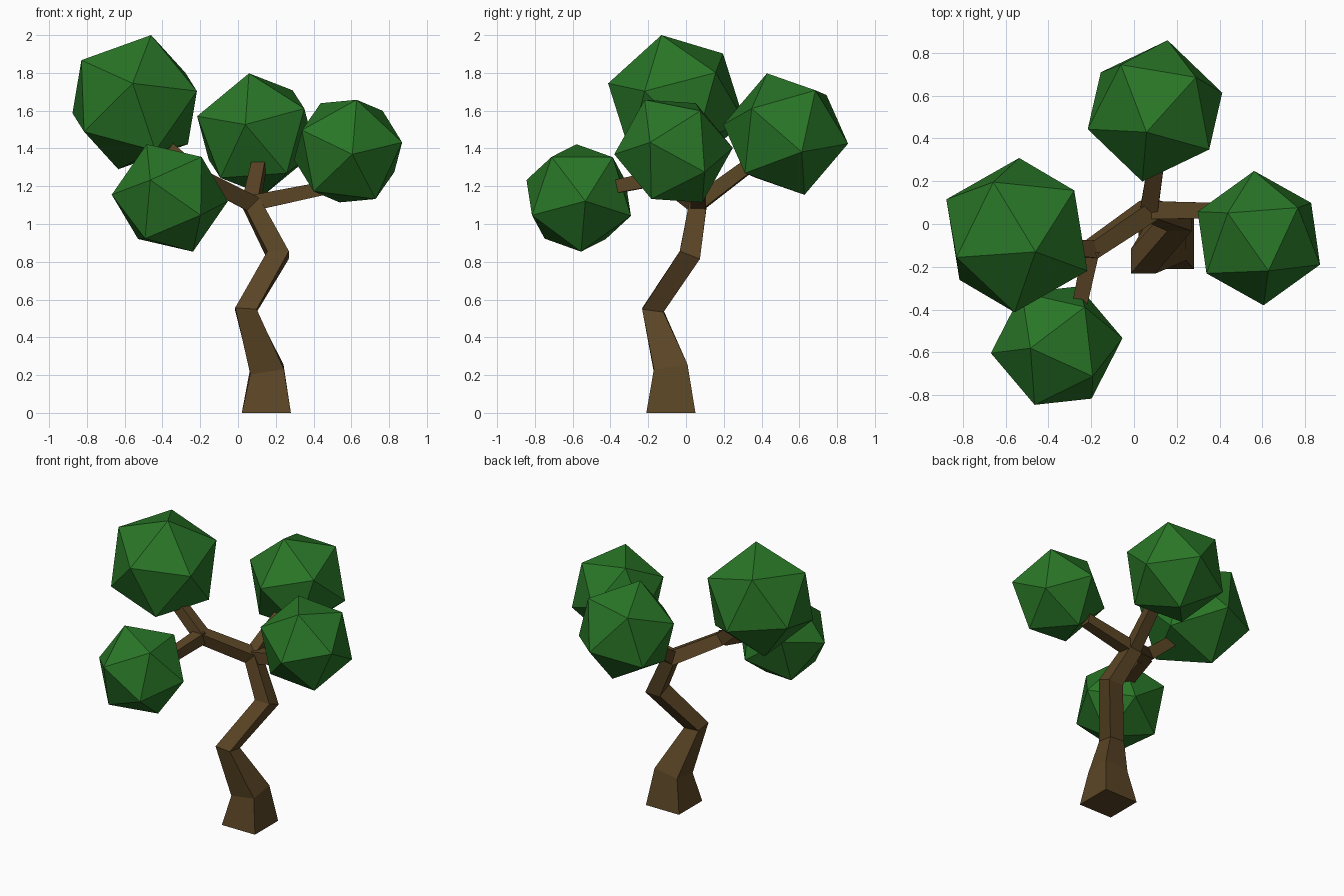
import bpy, bmesh
from mathutils import Vector, Matrix

if "Cube" in bpy.data.objects:
    bpy.data.objects.remove(bpy.data.objects["Cube"])


def material(name, rgb):
    m = bpy.data.materials.new(name)
    m.diffuse_color = (*rgb, 1)
    m.use_nodes = True
    m.node_tree.nodes["Principled BSDF"].inputs["Base Color"].default_value = m.diffuse_color
    return m


BARK = material("bark", (0.105, 0.06, 0.019))
LEAF = material("leaf", (0.022, 0.18, 0.02))


def finish(name, bm, mat):
    bmesh.ops.recalc_face_normals(bm, faces=bm.faces)
    me = bpy.data.meshes.new(name)
    bm.to_mesh(me)
    bm.free()
    me.materials.append(mat)
    ob = bpy.data.objects.new(name, me)
    bpy.context.collection.objects.link(ob)


def limb(name, path, upright=False):
    """Square tube through (x, y, z, half width) points."""
    pts = [Vector(p[:3]) for p in path]
    dirs = [(b - a).normalized() for a, b in zip(pts, pts[1:])]
    tans = [dirs[0]] + [(a + b).normalized() for a, b in zip(dirs, dirs[1:])] + [dirs[-1]]
    if upright:
        tans[0] = Vector((0, 0, 1))
        side = Vector((1, 0, 0))
    else:
        side = tans[0].cross(Vector((0, 0, 1))).normalized()
    bm = bmesh.new()
    rings, prev = [], tans[0]
    for p, t, spec in zip(pts, tans, path):
        side = prev.rotation_difference(t) @ side
        other = t.cross(side)
        prev = t
        rings.append([bm.verts.new(p + (side * i + other * j) * spec[3])
                      for i, j in ((-1, -1), (1, -1), (1, 1), (-1, 1))])
    for a, b in zip(rings, rings[1:]):
        for k in range(4):
            n = (k + 1) % 4
            bm.faces.new((a[k], a[n], b[n], b[k]))
    bm.faces.new(rings[0][::-1])
    bm.faces.new(rings[-1])
    finish(name, bm, BARK)


def frame(a, b):
    a = a.normalized()
    n = a.cross(b).normalized()
    return Matrix((a, n, n.cross(a))).transposed()


def foliage(name, centre, radius, corner, neighbour):
    """Icosahedron turned so two adjacent corners point as given."""
    bm = bmesh.new()
    bmesh.ops.create_icosphere(bm, subdivisions=1, radius=radius)
    bm.verts.ensure_lookup_table()
    v = bm.verts[0]
    w = v.link_edges[0].other_vert(v)
    rot = frame(Vector(corner), Vector(neighbour)) @ frame(v.co, w.co).transposed()
    bmesh.ops.transform(bm, verts=bm.verts,
                        matrix=Matrix.Translation(centre) @ rot.to_4x4())
    finish(name, bm, LEAF)


# Crooked trunk running on into the left limb
joint = (0.07, 0.065, 1.11)
fork = (-0.2, -0.12, 1.25)
limb("trunk", [(0.15, -0.08, 0, 0.13), (0.153, -0.08, 0.23, 0.09),
               (0.042, -0.175, 0.545, 0.057), (0.212, 0.02, 0.835, 0.057),
               (*joint, 0.048), (*fork, 0.042), (-0.42, -0.1, 1.44, 0.036)], True)

# Side branches
limb("right_branch", [(*joint, 0.042), (0.46, 0.062, 1.19, 0.035)])
limb("back_branch", [(*joint, 0.042), (0.115, 0.36, 1.33, 0.035)])
limb("front_branch", [(*fork, 0.04), (-0.25, -0.36, 1.2, 0.035)])

# Faceted foliage
foliage("upper_left_foliage", (-0.547, -0.052, 1.645), 0.374,
        (0.087, -0.078, 0.355), (0.33, -0.168, 0.065))
foliage("front_foliage", (-0.361, -0.568, 1.138), 0.31,
        (-0.122, -0.012, 0.283), (-0.308, -0.035, 0.012))
foliage("back_foliage", (0.098, 0.528, 1.476), 0.339,
        (-0.04, -0.1, 0.324), (-0.058, -0.322, 0.054))
foliage("right_foliage", (0.583, -0.066, 1.386), 0.315,
        (0.022, -0.314, -0.017), (0.284, -0.122, 0.046))
